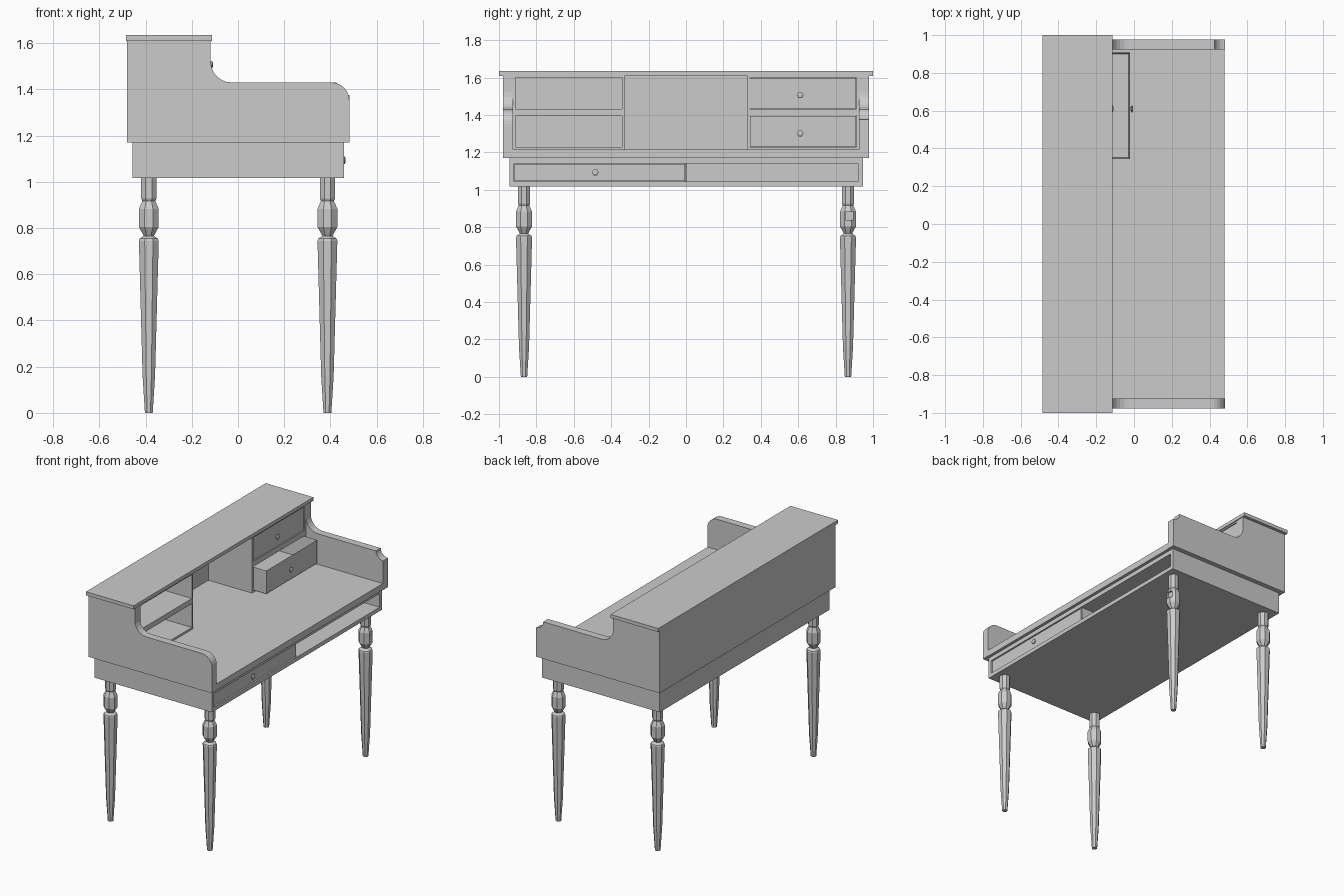
import bpy, bmesh
from math import sin, cos, pi
from mathutils import Matrix

if "Cube" in bpy.data.objects:
    bpy.data.objects.remove(bpy.data.objects["Cube"])


def finish(name, bm):
    bmesh.ops.recalc_face_normals(bm, faces=bm.faces)
    me = bpy.data.meshes.new(name)
    bm.to_mesh(me)
    bm.free()
    ob = bpy.data.objects.new(name, me)
    bpy.context.collection.objects.link(ob)
    return ob


def add_box(bm, x0, x1, y0, y1, z0, z1):
    m = Matrix.Translation(((x0 + x1) / 2, (y0 + y1) / 2, (z0 + z1) / 2)) @ \
        Matrix.Diagonal((x1 - x0, y1 - y0, z1 - z0, 1))
    bmesh.ops.create_cube(bm, size=1, matrix=m)


def box(name, *dims):
    bm = bmesh.new()
    add_box(bm, *dims)
    return finish(name, bm)


def tray(name, *dims, wall=0.012):
    """Open-topped drawer: inset the top face and push it down."""
    bm = bmesh.new()
    add_box(bm, *dims)
    bm.normal_update()
    top = max(bm.faces, key=lambda f: f.calc_center_median().z)
    bmesh.ops.inset_region(bm, faces=[top], thickness=wall)
    for v in top.verts:
        v.co.z = dims[4] + wall
    return finish(name, bm)


def lathe(name, profile, sides, matrix):
    bm = bmesh.new()
    k = 1 / cos(pi / sides)
    rings = [[bm.verts.new(matrix @ Matrix.Rotation(2 * pi * (i + .5) / sides, 4, 'Z')
                           @ Matrix.Translation((r * k, 0, z)).to_translation())
              for i in range(sides)] for r, z in profile]
    for a, b in zip(rings, rings[1:]):
        for i in range(sides):
            j = (i + 1) % sides
            bm.faces.new((a[i], a[j], b[j], b[i]))
    bm.faces.new(rings[0])
    bm.faces.new(rings[-1])
    return finish(name, bm)


def arc(cx, cz, rx, rz, a0, a1, n=6):
    return [(cx + rx * cos(a0 + (a1 - a0) * i / n), cz + rz * sin(a0 + (a1 - a0) * i / n))
            for i in range(n + 1)]


def side_panel(name, y0, y1, corner):
    pts = [(-.48, 1.17), (-.48, 1.61), (-.118, 1.61)]
    pts += arc(-.028, 1.52, .09, .09, pi, 1.5 * pi)
    pts += corner + [(.482, 1.17)]
    bm = bmesh.new()
    f = bm.faces.new([bm.verts.new((x, y0, z)) for x, z in pts])
    ext = bmesh.ops.extrude_face_region(bm, geom=[f])
    for v in ext['geom']:
        if isinstance(v, bmesh.types.BMVert):
            v.co.y = y1
    return finish(name, bm)


def knob(name, x, y, z):
    m = Matrix.Translation((x, y, z)) @ Matrix.Rotation(pi / 2, 4, 'Y')
    lathe(name, [(.009, -.003), (.009, .004), (.016, .007), (.016, .012), (.009, .016)], 6, m)


# Turned legs
leg = [(.017, 0), (.027, .16), (.043, .745), (.04, .754), (.022, .766), (.043, .805),
       (.043, .883), (.028, .917), (.033, .928), (.033, 1.02)]
for xn, x in (("back", -.386), ("front", .387)):
    for yn, y in (("left", -.866), ("right", .866)):
        ob = lathe(f"{xn}_{yn}_leg", leg, 8, Matrix.Translation((x, y, 0)))
        if xn == "front" and yn == "right":
            # Small square notch in this leg
            cut = box("leg_notch_cutter", x + .03, x + .08, .852, .895, .84, .885)
            cut.hide_render = True
            cut.hide_viewport = True
            mod = ob.modifiers.new("notch", 'BOOLEAN')
            mod.operation = 'DIFFERENCE'
            mod.object = cut

# Apron carcass with two front drawer bays
box("apron_bottom", -.457, .459, -.945, .945, 1.017, 1.045)
box("apron_top", -.457, .459, -.945, .945, 1.14, 1.17)
box("apron_back", -.457, -.43, -.945, .945, 1.045, 1.14)
box("apron_divider", -.43, .45, -.004, .004, 1.045, 1.14)
for n, s in (("left", -1), ("right", 1)):
    ys = sorted((s * .92, s * .945))
    box(f"apron_{n}_side", -.43, .459, *ys, 1.045, 1.14)
tray("front_drawer", -.42, .45, -.917, -.006, 1.047, 1.138)
knob("front_drawer_knob", .45, -.485, 1.094)

# Desk top, lid and back
box("desk_top", -.48, .48, -.925, .925, 1.17, 1.215)
box("hutch_lid", -.484, -.113, -1, 1, 1.61, 1.635)
box("hutch_back", -.48, -.46, -.925, .925, 1.215, 1.61)

# Side panels: rounded corner on one, scooped corner on the other
side_panel("left_side_panel", -.978, -.925, arc(.404, 1.352, .078, .078, pi / 2, 0))
side_panel("right_side_panel", .925, .978, arc(.482, 1.43, .055, .055, pi, 1.5 * pi))

# Hutch compartments
for n, s in (("left", -1), ("right", 1)):
    def span(a, b):
        return sorted((s * a, s * b))
    box(f"hutch_{n}_liner", -.46, -.12, *span(.911, .925), 1.215, 1.61)
    box(f"hutch_{n}_divider", -.46, -.12, *span(.328, .341), 1.215, 1.61)
    for k, z0, z1 in (("floor", 1.215, 1.229), ("shelf", 1.396, 1.433), ("ceiling", 1.6, 1.61)):
        box(f"hutch_{n}_{k}", -.46, -.12, *span(.341, .911), z0, z1)

# Hutch drawers: upper closed, lower pulled out
for n, x, z0, z1 in (("upper", -.125, 1.435, 1.598), ("lower", -.02, 1.231, 1.394)):
    tray(f"{n}_drawer", x - .33, x, .343, .909, z0, z1)
    knob(f"{n}_drawer_knob", x, .61, (z0 + z1) / 2 - .01)
